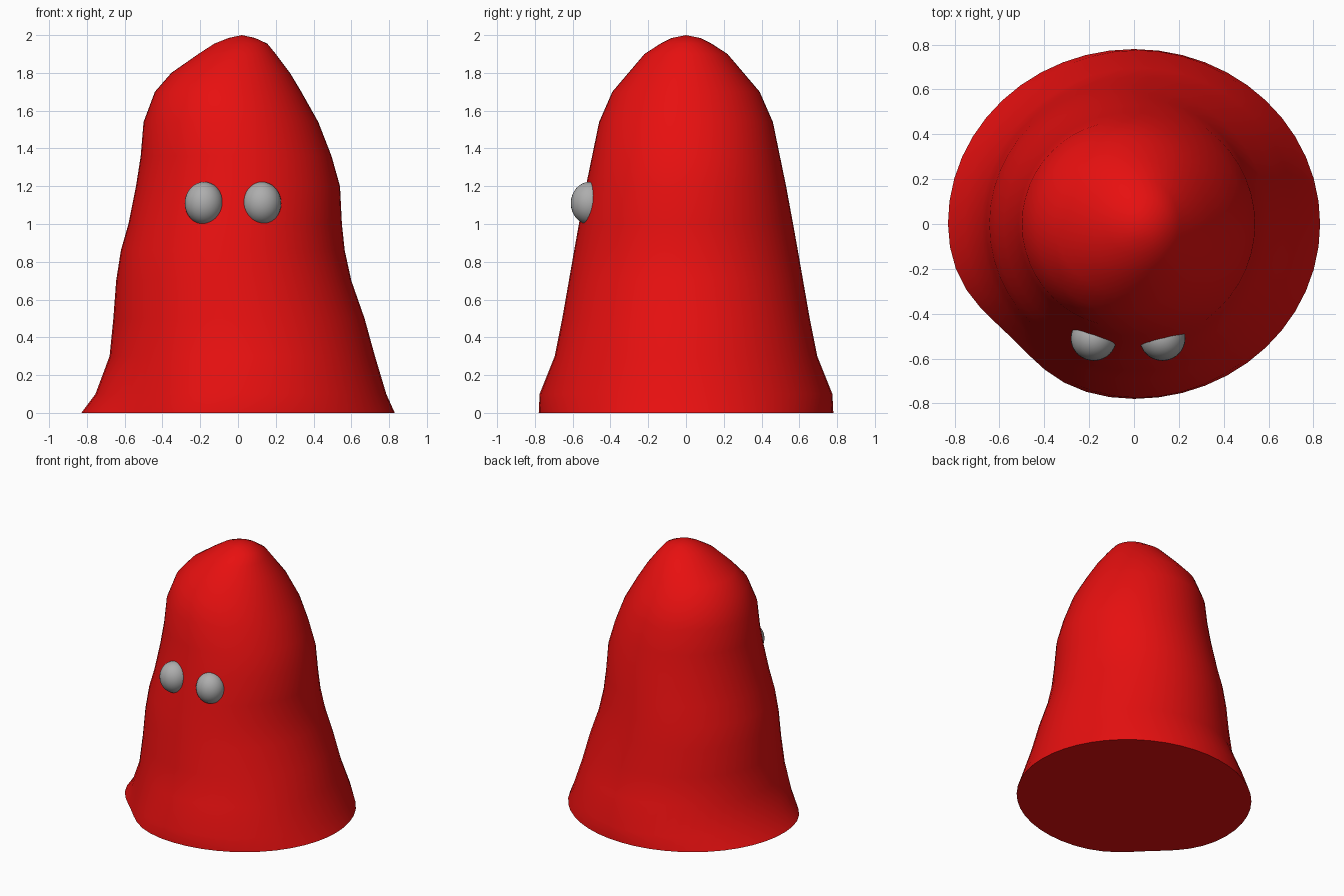
import bpy
import bmesh
from math import cos, sin, pi, exp, radians

if "Cube" in bpy.data.objects:
    bpy.data.objects.remove(bpy.data.objects["Cube"], do_unlink=True)


def make_material(name, color):
    material = bpy.data.materials.new(name)
    material.use_nodes = True
    material.diffuse_color = color
    material.node_tree.nodes["Principled BSDF"].inputs["Base Color"].default_value = color
    return material


def make_object(name, bm, material):
    bmesh.ops.recalc_face_normals(bm, faces=bm.faces[:])
    mesh = bpy.data.meshes.new(name)
    bm.to_mesh(mesh)
    bm.free()
    mesh.materials.append(material)
    obj = bpy.data.objects.new(name, mesh)
    bpy.context.collection.objects.link(obj)
    bpy.ops.object.select_all(action="DESELECT")
    obj.select_set(True)
    bpy.context.view_layer.objects.active = obj
    bpy.ops.object.shade_smooth_by_angle(angle=radians(50))
    return obj


red = make_material("red", (0.8, 0.005, 0.005, 1))
grey = make_material("grey", (0.42, 0.42, 0.42, 1))

# Body cross-sections: height, right edge, left edge, half depth
SECTIONS = [
    (0, -.83, .83, .78), (.1, -.755, .785, .775), (.3, -.68, .725, .695),
    (.5, -.66, .67, .655), (.7, -.645, .6, .62), (.86, -.62, .565, .592),
    (1, -.58, .55, .567), (1.2, -.54, .54, .53), (1.36, -.515, .495, .497),
    (1.54, -.5, .425, .46), (1.7, -.44, .335, .39), (1.8, -.353, .275, .305),
    (1.9, -.21, .2, .22), (1.955, -.125, .155, .135), (1.985, -.05, .09, .075),
]
SIDES = 48


def section_ring(bm, z, right, left, depth):
    middle, half = (right + left) / 2, (left - right) / 2
    dent_depth = 0.075 * max(0, 1 - z / 0.3)
    ring = []
    for i in range(SIDES):
        angle = 2 * pi * i / SIDES
        # Shallow dent in the hem on the front corner
        dent = 1 - dent_depth * exp(-((angle - radians(224)) / radians(20)) ** 2)
        ring.append(bm.verts.new((middle + half * cos(angle) * dent,
                                  depth * sin(angle) * dent, z)))
    return ring


# Draped body with a flat bottom and rounded crown
bm = bmesh.new()
rings = [section_ring(bm, *section) for section in SECTIONS]
for lower, upper in zip(rings, rings[1:]):
    for i in range(SIDES):
        j = (i + 1) % SIDES
        bm.faces.new((lower[i], lower[j], upper[j], upper[i]))
bm.faces.new(rings[0][::-1])
crown = bm.verts.new((0.02, 0, 2))
for i in range(SIDES):
    bm.faces.new((rings[-1][i], rings[-1][(i + 1) % SIDES], crown))
make_object("body", bm, red)

# Egg-shaped eyes sunk halfway into the front
for name, x in (("right_eye", -0.18), ("left_eye", 0.127)):
    bm = bmesh.new()
    bmesh.ops.create_uvsphere(bm, u_segments=32, v_segments=16, radius=1)
    bmesh.ops.scale(bm, vec=(0.102, 0.1, 0.113), verts=bm.verts[:])
    bmesh.ops.translate(bm, vec=(x, -0.51, 1.11), verts=bm.verts[:])
    make_object(name, bm, grey)
